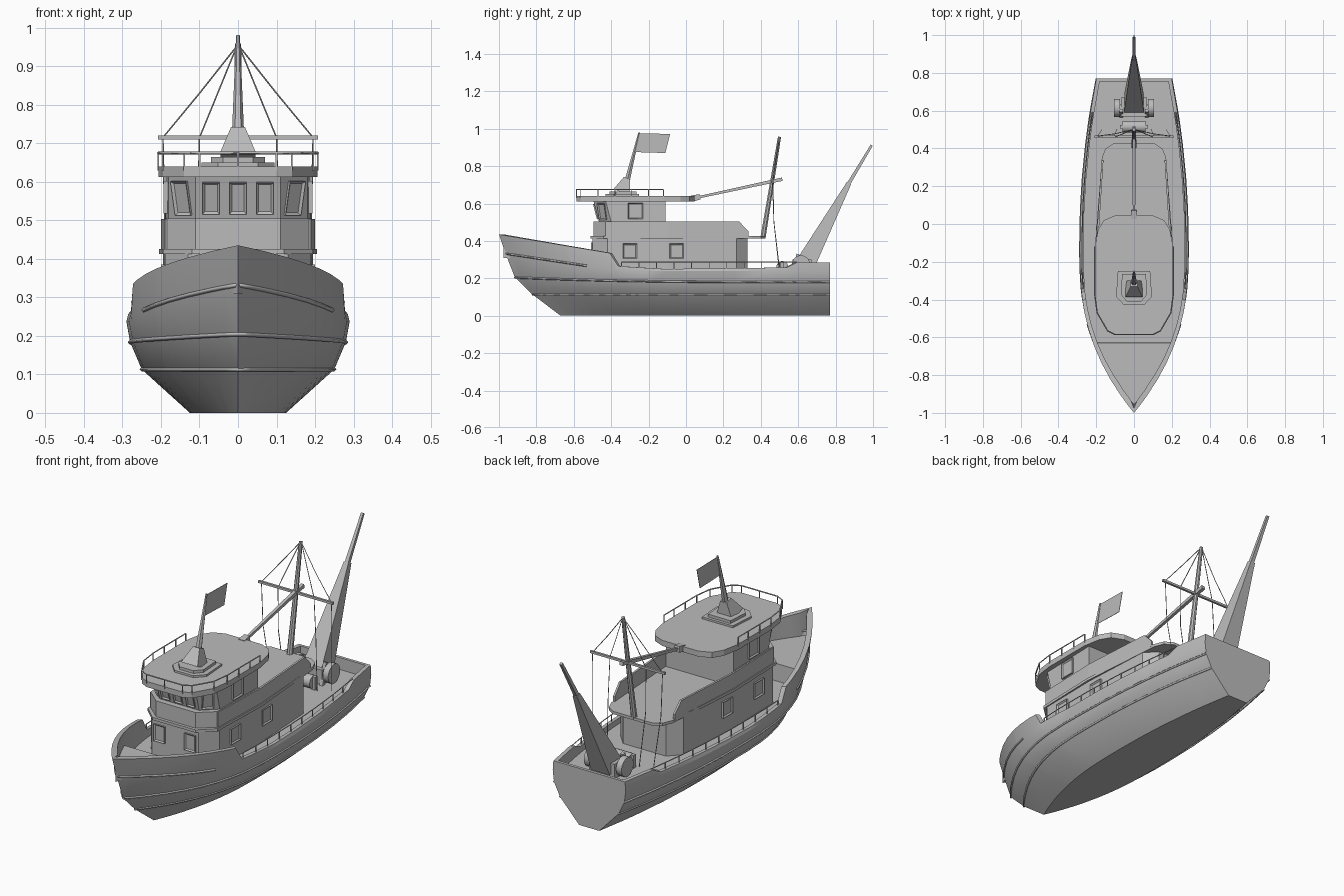
import bpy, bmesh, math
from mathutils import Vector, Matrix

cube = bpy.data.objects.get("Cube")
if cube:
    bpy.data.objects.remove(cube)

grey = bpy.data.materials.new("plain grey")
grey.use_nodes = True
COLOUR = (0.5, 0.5, 0.5, 1)
grey.diffuse_color = COLOUR
grey.node_tree.nodes["Principled BSDF"].inputs["Base Color"].default_value = COLOUR


def finish(name, bm, smooth=None):
    bmesh.ops.recalc_face_normals(bm, faces=bm.faces)
    mesh = bpy.data.meshes.new(name)
    bm.to_mesh(mesh)
    bm.free()
    mesh.materials.append(grey)
    ob = bpy.data.objects.new(name, mesh)
    bpy.context.collection.objects.link(ob)
    if smooth:
        bpy.ops.object.select_all(action='DESELECT')
        ob.select_set(True)
        bpy.context.view_layer.objects.active = ob
        bpy.ops.object.shade_smooth_by_angle(angle=math.radians(smooth))
    return ob


def prism(name, half, z0, z1, lean=0):
    """Mirrored outline raised from z0 to z1; lean pushes the front edge forward."""
    ring = half + [(-x, y) for x, y in reversed(half)]
    bm = bmesh.new()
    low = [bm.verts.new((x, y, z0)) for x, y in ring]
    top = [bm.verts.new((x, y - (lean if y < -0.3 else 0), z1)) for x, y in ring]
    bm.faces.new(low)
    bm.faces.new(top)
    for i in range(len(ring)):
        j = (i + 1) % len(ring)
        bm.faces.new((low[i], low[j], top[j], top[i]))
    return finish(name, bm)


def bar(name, a, b, r1, r2=None, sides=4):
    """Tapered bar between two points."""
    a, b = Vector(a), Vector(b)
    d = b - a
    bm = bmesh.new()
    bmesh.ops.create_cone(bm, cap_ends=True, segments=sides, radius1=r1,
                          radius2=r1 if r2 is None else r2, depth=d.length)
    turn = Matrix.Rotation(math.pi / sides, 4, 'Z')
    bm.transform(Matrix.Translation((a + b) / 2) @ d.to_track_quat('Z', 'Y').to_matrix().to_4x4() @ turn)
    return finish(name, bm, 40 if sides > 6 else None)


def path(name, points, r):
    """Thin rail or rope along points."""
    cu = bpy.data.curves.new(name, 'CURVE')
    cu.dimensions = '3D'
    cu.bevel_depth, cu.bevel_resolution, cu.use_fill_caps = r, 0, True
    sp = cu.splines.new('POLY')
    sp.points.add(len(points) - 1)
    for p, q in zip(sp.points, points):
        p.co = (*q, 1)
    cu.materials.append(grey)
    ob = bpy.data.objects.new(name, cu)
    bpy.context.collection.objects.link(ob)


def window(name, centre, normal, w, h):
    """Raised frame with a recessed pane."""
    bm = bmesh.new()
    bmesh.ops.create_cube(bm, size=1, matrix=Matrix.Diagonal((w, h, 0.014, 1)))
    front = max(bm.faces, key=lambda f: f.calc_center_median().z)
    bmesh.ops.inset_region(bm, faces=[front], thickness=0.009)
    bmesh.ops.translate(bm, verts=front.verts, vec=(0, 0, -0.006))
    n = Vector(normal).normalized()
    side = Vector((0, 0, 1)).cross(n).normalized()
    rot = Matrix((side, n.cross(side), n)).transposed().to_4x4()
    bm.transform(Matrix.Translation(centre) @ rot)
    finish(name, bm)


def lerp(table, t):
    for (a, u), (b, v) in zip(table, table[1:]):
        if t <= b:
            return u + (v - u) * (t - a) / (b - a)
    return table[-1][1]


# Hull: lofted half sections, mirrored
SHEER = [(0, .435), (.1, .405), (.2, .375), (.335, .335), (.36, .265),
         (.5, .25), (.87, .258), (.9, .285), (1, .285)]
STATIONS = [0, .025, .05, .1, .15, .2, .203, .25, .3, .335, .36, .43, .5, .6, .7, .8, .87, .9, 1]


def hull_point(t, stem, width, z, taper=.3, stern=.77):
    f = 1 - (1 - t / .45) ** 2.3 if t < .45 else 1
    if t > .5:
        f -= taper * ((t - .5) / .5) ** 2
    return Vector((max(0, width * f), stem + (stern - stem) * t, z))


def keel(t): return hull_point(t, -.67, .125, 0, .55)
def chine(t): return hull_point(t, -.82, .25, .113, .35)
def belt(t): return hull_point(t, -.915, .28, .18 + .025 * (1 - t) ** 3)
def knuckle(t): return hull_point(t, -.965, .29, .238 + .095 * max(0, 1 - t / .36))
def sheer(t): return hull_point(t, -1, .285, lerp(SHEER, t))


def section(t):
    k, s = keel(t), sheer(t)
    deck = .31 if t <= .2 else .225
    inner = Vector((max(0, s.x - .018), s.y + .025 * (1 - t) - .015 * t, s.z))
    return [Vector((0, k.y, 0)), k, chine(t), belt(t), knuckle(t), s, inner,
            Vector((inner.x, inner.y, deck)), Vector((0, inner.y, deck))]


bm = bmesh.new()
rows = [[bm.verts.new(p) for p in section(t)] for t in STATIONS]
for a, b in zip(rows, rows[1:]):
    for i in range(len(a) - 1):
        bm.faces.new((a[i], a[i + 1], b[i + 1], b[i]))
end = rows[-1]
t1 = bm.verts.new((0, end[5].co.y, end[5].co.z))
t2 = bm.verts.new((0, end[6].co.y, end[6].co.z))
bm.faces.new(end[:6] + [t1])
bm.faces.new((end[5], end[6], t2, t1))
bm.faces.new((end[6], end[7], end[8], t2))
geom = bmesh.ops.duplicate(bm, geom=bm.verts[:] + bm.edges[:] + bm.faces[:])["geom"]
for v in geom:
    if isinstance(v, bmesh.types.BMVert):
        v.co.x *= -1
bmesh.ops.remove_doubles(bm, verts=bm.verts, dist=.0005)
finish("hull", bm, 25)

# Rub rails around the hull
for name, fn, last in (("lower_rub_rail", chine, 1), ("upper_rub_rail", belt, 1),
                       ("bow_trim", knuckle, .26)):
    half = [fn(t) for t in STATIONS if t <= last]
    path(name, [(-p.x, p.y, p.z) for p in reversed(half)] + half[1:], .006)

# Superstructure
prism("deckhouse", [(.13, -.5), (.19, -.42), (.195, -.1), (.175, .27), (.12, .33)], .22, .415)
prism("upper_deck", [(.12, -.51), (.195, -.44), (.205, -.1), (.17, .35), (.15, .4), (.11, .425)], .412, .426)
prism("wheelhouse_base", [(.11, -.495), (.185, -.43), (.192, -.11)], .42, .505)
prism("wheelhouse", [(.11, -.465), (.18, -.4), (.188, -.11)], .5, .615, .03)
roof = [(.1, -.585), (.14, -.565), (.195, -.47), (.207, -.38), (.207, -.12),
        (.19, -.03), (.16, .02), (.1, .045)]
prism("wheelhouse_roof", roof, .612, .64)

# Upper deck side walls with clipped aft corners
for s, side in ((1, "left"), (-1, "right")):
    bm = bmesh.new()
    rim = []
    for inset in (0, .01):
        rim.append([bm.verts.new((s * (x - inset), y, z)) for x, y, z in
                    ((.19, -.43, .42), (.2, -.1, .42), (.172, .335, .42), (.172, .335, .45),
                     (.175, .285, .503), (.2, -.1, .503), (.19, -.43, .503))])
    for quad in ((0, 1, 5, 6), (1, 2, 3, 4, 5)):
        for r in rim:
            bm.faces.new([r[i] for i in quad])
    for i in range(7):
        j = (i + 1) % 7
        bm.faces.new((rim[0][i], rim[0][j], rim[1][j], rim[1][i]))
    finish(side + "_upper_wall", bm)

# Windows
for i in (-1, 0, 1):
    window("front_window", (i * .07, -.48, .558), (0, -1, -.26), .045, .085)
for s in (1, -1):
    window("corner_window", (s * .145, -.447, .558), (s * .68, -.73, -.2), .055, .09)
    window("wheelhouse_side_window", (s * .186, -.27, .56), (s, 0, 0), .08, .085)
    window("deckhouse_front_window", (s * .085, -.5, .35), (0, -1, 0), .06, .085)
    for y in (-.3, -.05):
        window("deckhouse_side_window", (s * .193, y, .345), (s, 0, 0), .075, .08)

# Roof railing
rail = [(-x, y, .675) for x, y in reversed(roof[:5])] + [(x, y, .675) for x, y in roof[:5]]
path("roof_rail", rail, .0035)
for x, y, z in rail + [(s * .207, y, .675) for s in (1, -1) for y in (-.29, -.2)] + [(0, -.585, .675)]:
    bar("roof_rail_post", (x, y, .63), (x, y, z), .003)

# Side deck railings
for s in (1, -1):
    line = [sheer(.37 + .053 * i) for i in range(11)]
    line = [(s * (p.x - .01), p.y, .288) for p in line]
    path("side_rail", line, .003)
    for x, y, z in line:
        bar("side_rail_post", (x, y, .245), (x, y, z), .003)

# Flag mount, pole and flag
def plinth(w, y0, y1): return [(w * .55, y0), (w, y0 + (y1 - y0) * .25), (w * .9, y1)]
prism("mount_step", plinth(.095, -.43, -.25), .638, .65)
prism("mount_block", plinth(.07, -.41, -.265), .648, .664)
bar("mount_cone", (0, -.345, .66), (0, -.315, .735), .065, .026)
bar("flag_pole", (0, -.315, .72), (0, -.25, .98), .016, .005, 6)
bm = bmesh.new()
flag = [(-.27, .875), (-.11, .87), (-.085, .972), (-.25, .975)]
sides = [[bm.verts.new((x, y, z)) for y, z in flag] for x in (-.001, .001)]
for f in sides:
    bm.faces.new(f)
for i in range(4):
    j = (i + 1) % 4
    bm.faces.new((sides[0][i], sides[0][j], sides[1][j], sides[1][i]))
finish("flag", bm)

# Mast, crossbar, boom and ropes
bar("mast", (0, .412, .42), (0, .5, .957), .015, .009, 8)
bar("crossbar", (-.208, .462, .715), (.208, .462, .715), .008)
bar("boom", (0, .06, .632), (0, .515, .73), .009, .013)
bar("boom_block", (0, .03, .626), (0, .075, .636), .024, .02)
for s in (1, -1):
    path("outer_rope", [(s * .005, .5, .95), (s * .1, .478, .83), (s * .195, .465, .715),
                        (s * .19, .47, .5), (s * .17, .5, .25)], .002)
    path("inner_rope", [(s * .004, .5, .95), (s * .065, .475, .8), (s * .1, .462, .715),
                        (s * .105, .47, .5), (s * .09, .5, .23)], .002)

# Aft derrick and winches
bar("derrick_lower", (0, .635, .27), (0, .872, .71), .075, .018)
bar("derrick_upper", (0, .86, .69), (0, .993, .912), .014, .009)
prism("derrick_base", [(.07, .57), (.07, .67)], .22, .3)
bar("winch_axle", (-.1, .615, .275), (.1, .615, .275), .018, sides=12)
bar("small_winch", (-.06, .515, .26), (.06, .515, .26), .032, sides=16)
for s in (1, -1):
    bar("winch_drum", (s * .075, .615, .275), (s * .105, .615, .275), .048, sides=20)
    bar("winch_leg", (s * .068, .57, .22), (s * .068, .6, .33), .012)
    bar("small_winch_stand", (s * .065, .515, .22), (s * .065, .515, .29), .014)
